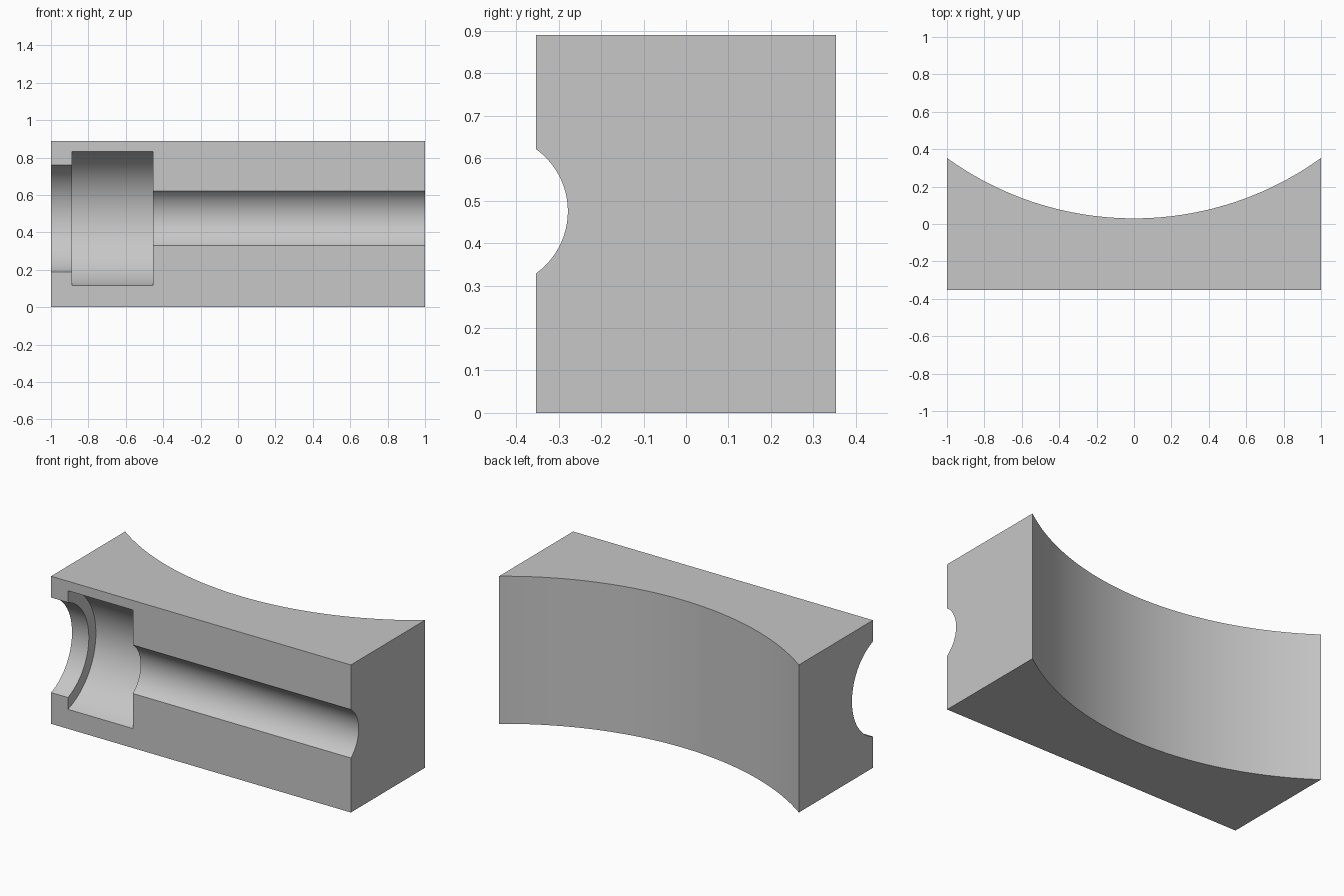
import bpy, bmesh, math

cube = bpy.data.objects.get("Cube")
if cube:
    bpy.data.objects.remove(cube, do_unlink=True)

HALF_Y, HEIGHT = 0.353, 0.89
BACK_MID_Y = 0.03                   # back face at the middle of its hollow
BORE_Y, BORE_Z = -0.459, 0.475      # bore axis, just ahead of the front face


def mesh_object(name, bm):
    bmesh.ops.recalc_face_normals(bm, faces=bm.faces)
    mesh = bpy.data.meshes.new(name)
    bm.to_mesh(mesh)
    bm.free()
    obj = bpy.data.objects.new(name, mesh)
    bpy.context.collection.objects.link(obj)
    return obj


def make_block():
    """Plan outline with a concave back, extruded upwards."""
    sagitta = HALF_Y - BACK_MID_Y
    radius = (1 + sagitta ** 2) / (2 * sagitta)
    sweep, steps = math.asin(1 / radius), 64
    outline = [(-1, -HALF_Y), (1, -HALF_Y)]
    for i in range(steps + 1):
        a = sweep * (1 - 2 * i / steps)
        outline.append((radius * math.sin(a),
                        BACK_MID_Y + radius * (1 - math.cos(a))))
    bm = bmesh.new()
    base = bm.faces.new([bm.verts.new((x, y, 0)) for x, y in outline])
    top = bmesh.ops.extrude_face_region(bm, geom=[base])["geom"]
    bmesh.ops.translate(bm, vec=(0, 0, HEIGHT),
                        verts=[v for v in top if isinstance(v, bmesh.types.BMVert)])
    return mesh_object("block", bm)


def make_bore(segments=128):
    """Stepped round cutter: end opening, wide chamber, long channel."""
    profile = [(-1.2, 0.3055), (-0.888, 0.3055), (-0.888, 0.373),
               (-0.455, 0.373), (-0.455, 0.1806), (1.2, 0.1806)]
    bm = bmesh.new()
    rings = []
    for x, r in profile:
        angles = [math.tau * k / segments for k in range(segments)]
        rings.append([bm.verts.new((x, BORE_Y + r * math.cos(a),
                                    BORE_Z + r * math.sin(a))) for a in angles])
    for a, b in zip(rings, rings[1:]):
        for k in range(segments):
            n = (k + 1) % segments
            bm.faces.new((a[k], a[n], b[n], b[k]))
    bm.faces.new(rings[0])
    bm.faces.new(rings[-1])
    cutter = mesh_object("bore_cutter", bm)
    cutter.hide_render = True
    return cutter


block = make_block()
cutter = make_bore()

# Plain grey material
grey = bpy.data.materials.new("light_grey")
grey.use_nodes = True
colour = (0.57, 0.57, 0.57, 1)
grey.diffuse_color = colour
grey.node_tree.nodes["Principled BSDF"].inputs["Base Color"].default_value = colour
block.data.materials.append(grey)
cutter.data.materials.append(grey)

# Cut the bore into the front face
cut = block.modifiers.new("bore", "BOOLEAN")
cut.operation = "DIFFERENCE"
cut.solver = "EXACT"
cut.object = cutter
bpy.ops.object.select_all(action="DESELECT")
block.select_set(True)
bpy.context.view_layer.objects.active = block
bpy.ops.object.modifier_apply(modifier=cut.name)
bpy.data.objects.remove(cutter, do_unlink=True)

# Smooth curves, crisp edges
bpy.ops.object.shade_smooth_by_angle(angle=math.radians(30))
